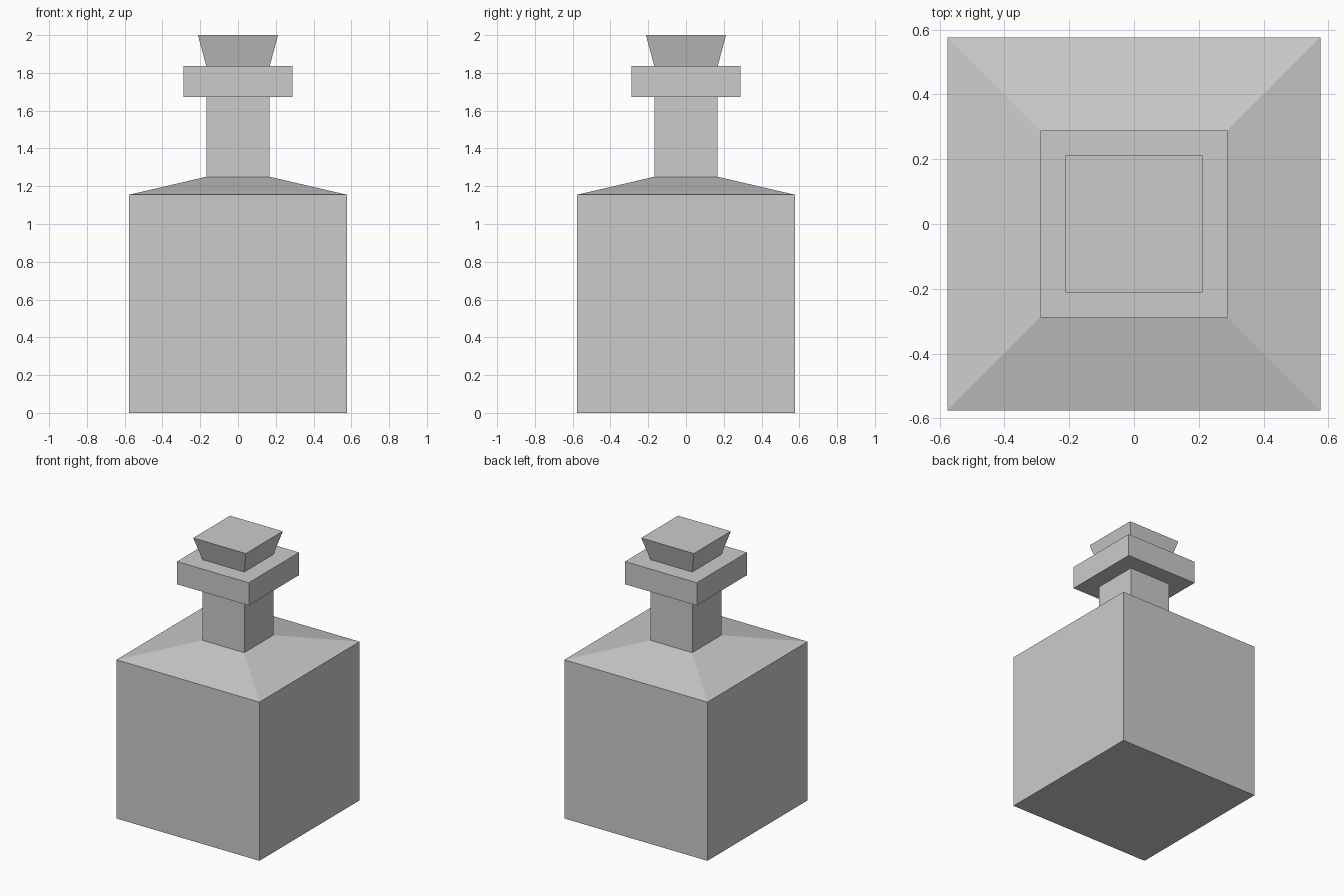
import bpy
import bmesh

if "Cube" in bpy.data.objects:
    bpy.data.objects.remove(bpy.data.objects["Cube"])


def square_loft(name, profile):
    """Stack square rings given as (half width, height) and skin them into a closed solid."""
    bm = bmesh.new()
    rings = [[bm.verts.new((sx * r, sy * r, z))
              for sx, sy in ((-1, -1), (1, -1), (1, 1), (-1, 1))]
             for r, z in profile]
    for low, high in zip(rings, rings[1:]):
        for i in range(4):
            j = (i + 1) % 4
            bm.faces.new((low[i], low[j], high[j], high[i]))
    bm.faces.new(rings[0][::-1])
    bm.faces.new(rings[-1])
    mesh = bpy.data.meshes.new(name)
    bm.to_mesh(mesh)
    bm.free()
    obj = bpy.data.objects.new(name, mesh)
    bpy.context.collection.objects.link(obj)
    return obj


BODY, NECK, COLLAR, STOPPER = 0.576, 0.168, 0.289, 0.212

# Bottle: body, sloped shoulder, neck and collar in one skin
square_loft("bottle", [
    (BODY, 0.0), (BODY, 1.155),
    (NECK, 1.25), (NECK, 1.672),
    (COLLAR, 1.672), (COLLAR, 1.837),
])

# Stopper: flares outward towards the top
square_loft("stopper", [(NECK, 1.837), (STOPPER, 2.0)])
